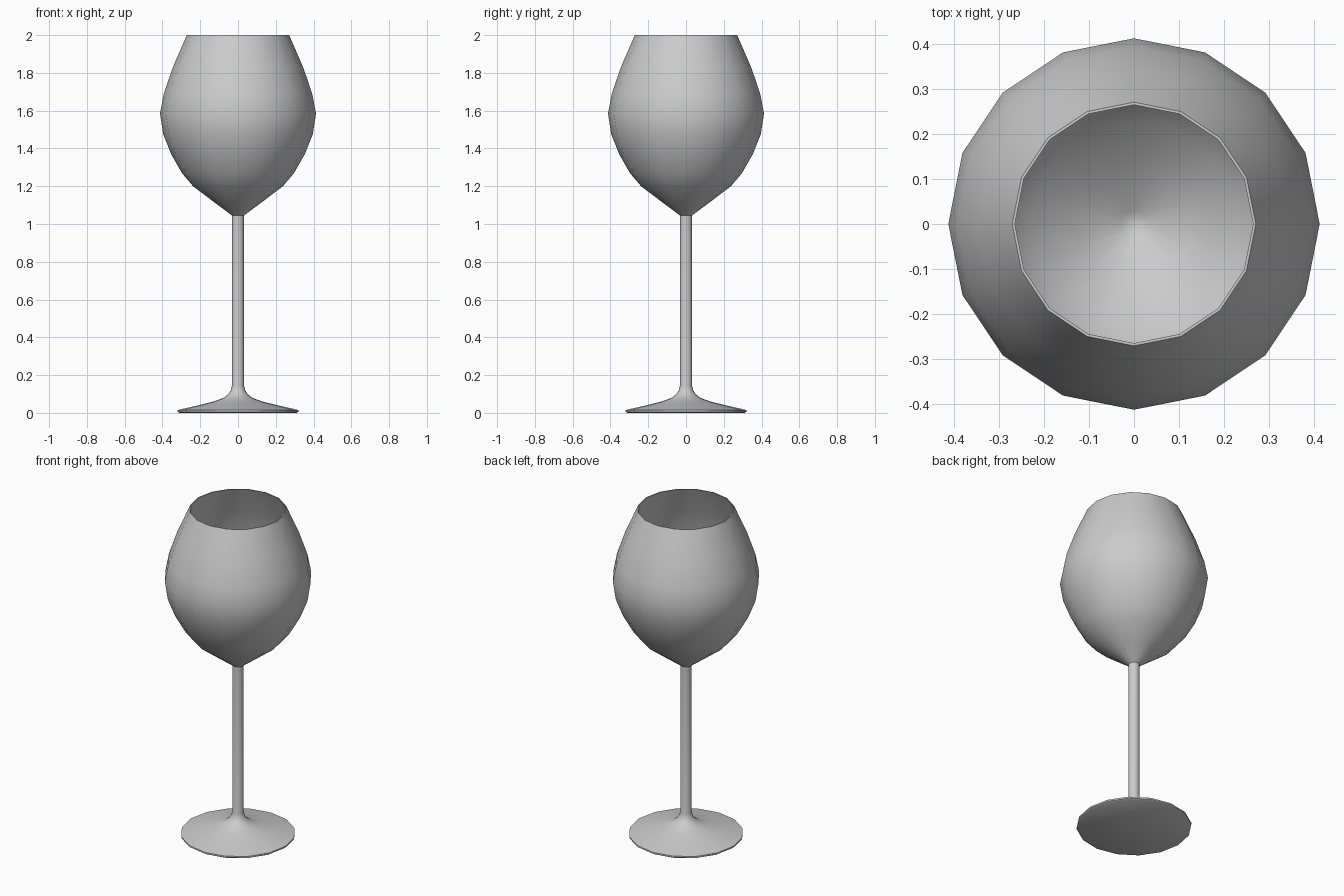
import bpy, bmesh, math

if "Cube" in bpy.data.objects:
    bpy.data.objects.remove(bpy.data.objects["Cube"])

SIDES = 16

def lathe(name, profile):
    """Spin a (radius, height) profile about z; zero radius makes a pole."""
    bm = bmesh.new()
    rings = []
    for r, z in profile:
        if r == 0:
            rings.append([bm.verts.new((0, 0, z))] * SIDES)
        else:
            rings.append([bm.verts.new((r * math.cos(math.tau * i / SIDES),
                                        r * math.sin(math.tau * i / SIDES), z))
                          for i in range(SIDES)])
    for a, b in zip(rings, rings[1:]):
        for i in range(SIDES):
            j = (i + 1) % SIDES
            bm.faces.new(list(dict.fromkeys((a[i], a[j], b[j], b[i]))))
    bmesh.ops.recalc_face_normals(bm, faces=bm.faces)
    mesh = bpy.data.meshes.new(name)
    bm.to_mesh(mesh)
    bm.free()
    obj = bpy.data.objects.new(name, mesh)
    bpy.context.collection.objects.link(obj)
    bpy.ops.object.select_all(action='DESELECT')
    obj.select_set(True)
    bpy.context.view_layer.objects.active = obj
    bpy.ops.object.shade_smooth_by_angle(angle=math.radians(50))
    return obj

# Whole glass as one continuous turned surface
foot = [(0, 0), (0.31, 0), (0.32, 0.006), (0.32, 0.015), (0.22, 0.038),
        (0.13, 0.06), (0.08, 0.078), (0.053, 0.098), (0.038, 0.12)]
stem = [(0.032, 0.145), (0.032, 1.045)]
bowl_outside = [(0.135, 1.122), (0.238, 1.20), (0.297, 1.27), (0.354, 1.37),
                (0.396, 1.475), (0.413, 1.585), (0.393, 1.69),
                (0.345, 1.83), (0.271, 2.0)]
# Inner wall: thin offset of the outside, closing at the bottom
bowl_inside = [(r - 0.006, z + (0.005 if z < 1.4 else 0))
               for r, z in reversed(bowl_outside)]
bowl_bottom = [(0.03, 1.06), (0, 1.05)]

lathe("wine_glass", foot + stem + bowl_outside + bowl_inside + bowl_bottom)
